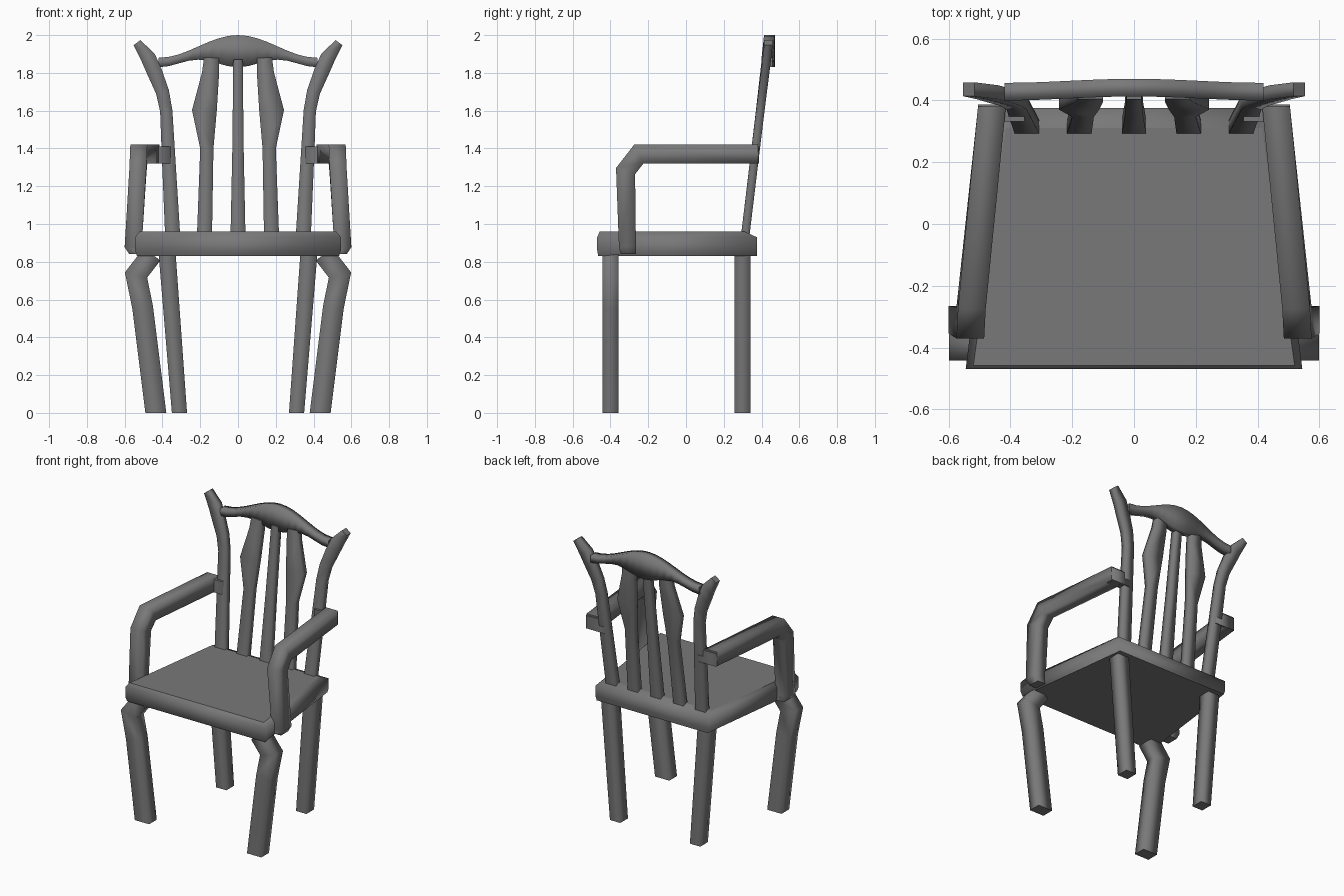
import bpy, bmesh
from math import cos, sin, pi
from mathutils import Vector

cube = bpy.data.objects.get("Cube")
if cube:
    bpy.data.objects.remove(cube, do_unlink=True)

GREY = (0.19, 0.19, 0.19, 1)
mat = bpy.data.materials.new("grey wood")
mat.use_nodes = True
mat.diffuse_color = GREY
mat.node_tree.nodes["Principled BSDF"].inputs["Base Color"].default_value = GREY

X_AXIS, Y_AXIS, UP = Vector((1, 0, 0)), Vector((0, 1, 0)), Vector((0, 0, 1))


def loft(name, rings, mirror=False):
    """Skin four-cornered rings: smooth sides, flat end caps."""
    bm = bmesh.new()
    loops = [[bm.verts.new(corner) for corner in ring] for ring in rings]
    for low, high in zip(loops, loops[1:]):
        for i in range(len(low)):
            face = bm.faces.new((low[i - 1], low[i], high[i], high[i - 1]))
            face.smooth = True
    for end in (loops[0], loops[-1]):
        bm.faces.new(end)
    bmesh.ops.recalc_face_normals(bm, faces=bm.faces[:])
    mesh = bpy.data.meshes.new(name)
    bm.to_mesh(mesh)
    bm.free()
    mesh.materials.append(mat)
    obj = bpy.data.objects.new(name, mesh)
    bpy.context.collection.objects.link(obj)
    if mirror:
        obj.modifiers.new("Mirror", "MIRROR").use_mirror_merge = False


def bar(name, path, widths, depth, across=Y_AXIS, mirror=True):
    """Sweep a rectangle along a path with mitred bends and a level foot."""
    points = [Vector(p) for p in path]
    rings = []
    for i, point in enumerate(points):
        after = points[i + 1] - point if i + 1 < len(points) else point - points[i - 1]
        before = point - points[i - 1] if i else UP
        # measure the bend in the plane square to the across axis
        flat = [(v - across * v.dot(across)).normalized() for v in (before, after)]
        tangent = (flat[0] + flat[1]).normalized() if i else UP
        stretch = 1 / tangent.dot(flat[1])
        half = across.cross(tangent) * widths[i] * stretch / 2
        side = across * depth / 2
        rings.append([point - half - side, point + half - side,
                      point + half + side, point - half + side])
    loft(name, rings, mirror)


def lean(z):
    """Depth of the raked chair back at a given height."""
    return 0.315 + 0.12 * (z - 0.95)


def upright(name, profile, mirror=True):
    """Back member following the rake, from rows of x, z and width."""
    bar(name, [(x, lean(z), z) for x, z, width in profile],
        [width for x, z, width in profile], depth=0.045, mirror=mirror)


# Seat: a tapered slab with softened upper edges and a sloping back lip
def seat_ring(z, inset, back):
    front_half, back_half = 0.545 - inset, 0.44 - inset
    front = inset / 2 - 0.47
    return [(-front_half, front, z), (front_half, front, z),
            (back_half, back, z), (-back_half, back, z)]


BACK = 0.375
loft("seat", [seat_ring(0.83, 0.01, BACK), seat_ring(0.86, 0, BACK),
              seat_ring(0.93, 0, BACK), seat_ring(0.96, 0.025, 0.31)])

# Front legs: bowed at the knee
leg_path = [(0.435, 0), (0.505, 0.56), (0.54, 0.73), (0.455, 0.84)]
bar("front_leg", [(x, -0.4, z) for x, z in leg_path], [0.11] * len(leg_path), depth=0.085)

# Back legs: straight and splayed
bar("back_leg", [(0.31, 0.3, 0), (0.375, 0.3, 0.84)], [0.08, 0.09], depth=0.085)

# Back posts: flared outwards to pointed ears
upright("back_post", [(0.345, 0.92, 0.08), (0.37, 1.4, 0.07), (0.38, 1.6, 0.065),
                      (0.4, 1.7, 0.07), (0.44, 1.8, 0.08), (0.475, 1.88, 0.08),
                      (0.535, 1.96, 0.045)])

# Back slats: a slim one in the middle, a pair with swollen shoulders
upright("centre_slat", [(0, 0.92, 0.08), (0, 1.4, 0.06), (0, 1.87, 0.05)], mirror=False)
upright("side_slat", [(0.178, 0.92, 0.08), (0.165, 1.4, 0.07), (0.178, 1.6, 0.13),
                      (0.145, 1.8, 0.09), (0.14, 1.88, 0.08)])

# Top rail: arched crest, waved on its underside
RAIL_HALF, STEPS = 0.42, 8
rail = []
for step in range(-STEPS, STEPS + 1):
    x = RAIL_HALF * step / STEPS
    arch = (1 + cos(pi * x / RAIL_HALF)) / 2
    top = 1.88 + 0.12 * arch
    low = 1.83 + 0.04 * sin(pi * x / RAIL_HALF) ** 2
    front = 0.4 + 0.013 * arch
    back = front + 0.057
    rail.append([(x, front, low), (x, front, top), (x, back, top), (x, back, low)])
loft("top_rail", rail)

# Arms: foot beside the seat, upright, bent elbow, then a bar to the post
arm_path = [(0.53, -0.305, 0.84), (0.555, -0.31, 0.88), (0.53, -0.32, 1.28),
            (0.525, -0.25, 1.37), (0.46, 0.38, 1.37)]
bar("arm", arm_path, [0.08, 0.09] + [0.1] * 3, depth=0.09, across=X_AXIS)

# Short returns joining the arms to the posts
bar("arm_joint", [(0.43, 0.36, 1.32), (0.43, 0.36, 1.41)], [0.15] * 2, depth=0.055)
